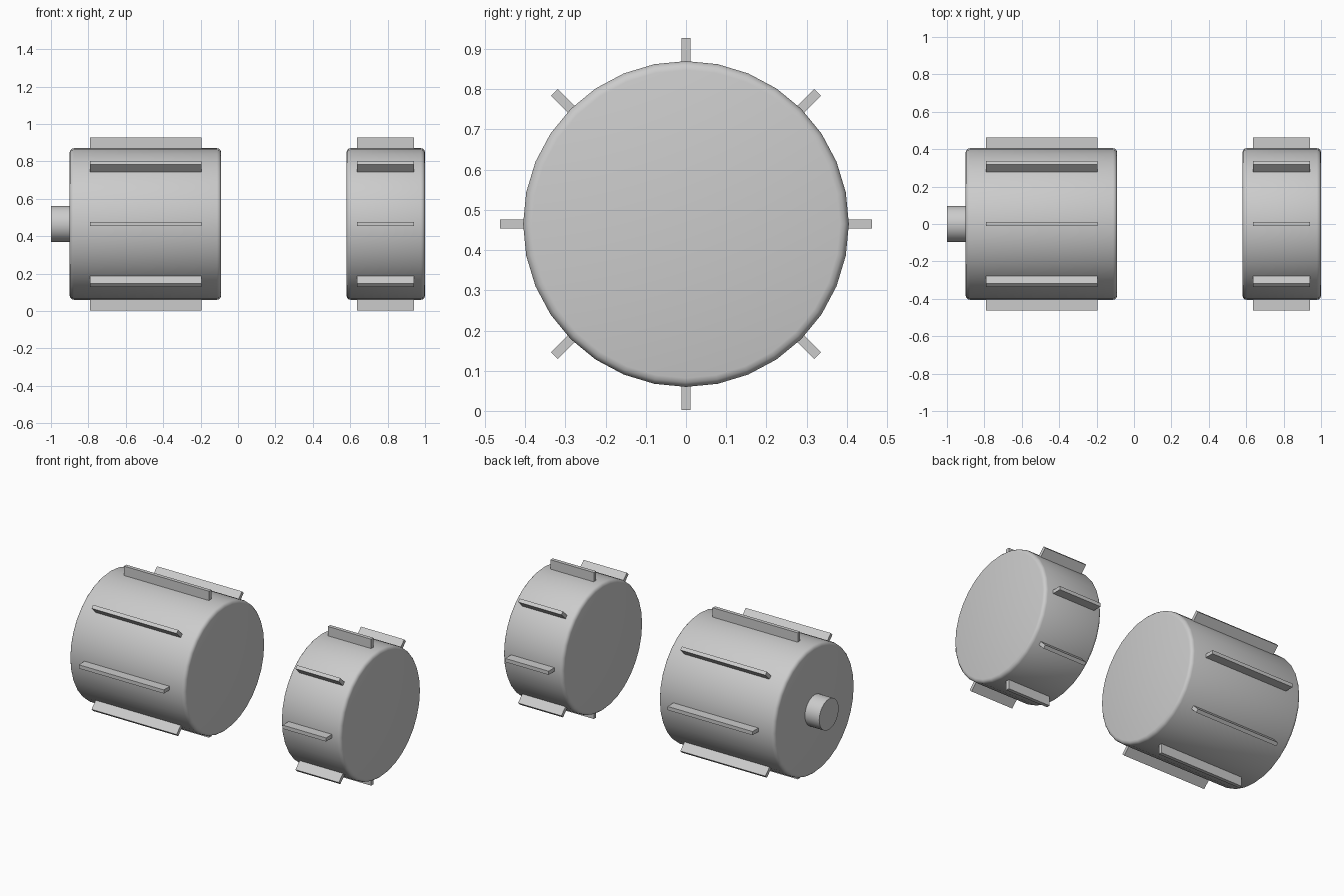
import bpy, bmesh, math
from mathutils import Matrix

if "Cube" in bpy.data.objects:
    bpy.data.objects.remove(bpy.data.objects["Cube"])

CZ = 0.465  # height of the shared axis

grey = bpy.data.materials.new("plain grey")
grey.diffuse_color = (0.6, 0.6, 0.6, 1)
grey.use_nodes = True
grey.node_tree.nodes["Principled BSDF"].inputs["Base Color"].default_value = grey.diffuse_color


def finish(bm, name):
    bmesh.ops.recalc_face_normals(bm, faces=bm.faces)
    me = bpy.data.meshes.new(name)
    bm.to_mesh(me)
    bm.free()
    me.materials.append(grey)
    ob = bpy.data.objects.new(name, me)
    bpy.context.collection.objects.link(ob)
    return ob


def cylinder(name, x0, x1, r, sides, bevel=0):
    bm = bmesh.new()
    m = Matrix.Translation(((x0 + x1) / 2, 0, CZ)) @ Matrix.Rotation(math.pi / 2, 4, 'Y')
    bmesh.ops.create_cone(bm, cap_ends=True, segments=sides, radius1=r, radius2=r,
                          depth=x1 - x0, matrix=m)
    if bevel:
        rims = [e for e in bm.edges if any(len(f.verts) > 4 for f in e.link_faces)]
        bmesh.ops.bevel(bm, geom=rims, offset=bevel, segments=3, profile=0.5, affect='EDGES')
    ob = finish(bm, name)
    bpy.ops.object.select_all(action='DESELECT')
    bpy.context.view_layer.objects.active = ob
    ob.select_set(True)
    bpy.ops.object.shade_smooth_by_angle(angle=math.radians(35))


def fins(name, x0, x1):
    # eight radial blades around the drum
    r0, r1, thick = 0.385, 0.463, 0.023
    bm = bmesh.new()
    for i in range(8):
        m = (Matrix.Translation(((x0 + x1) / 2, 0, CZ))
             @ Matrix.Rotation(i * math.pi / 4, 4, 'X')
             @ Matrix.Translation((0, 0, (r0 + r1) / 2))
             @ Matrix.Diagonal((x1 - x0, thick, r1 - r0, 1)))
        bmesh.ops.create_cube(bm, size=1, matrix=m)
    finish(bm, name)


# long drum with its shaft, and short drum
cylinder("long_drum", -0.90, -0.09, 0.405, 32, 0.022)
fins("long_drum_fins", -0.79, -0.195)
cylinder("shaft", -1.0, -0.89, 0.097, 32)
cylinder("short_drum", 0.58, 1.0, 0.405, 32, 0.022)
fins("short_drum_fins", 0.637, 0.94)
